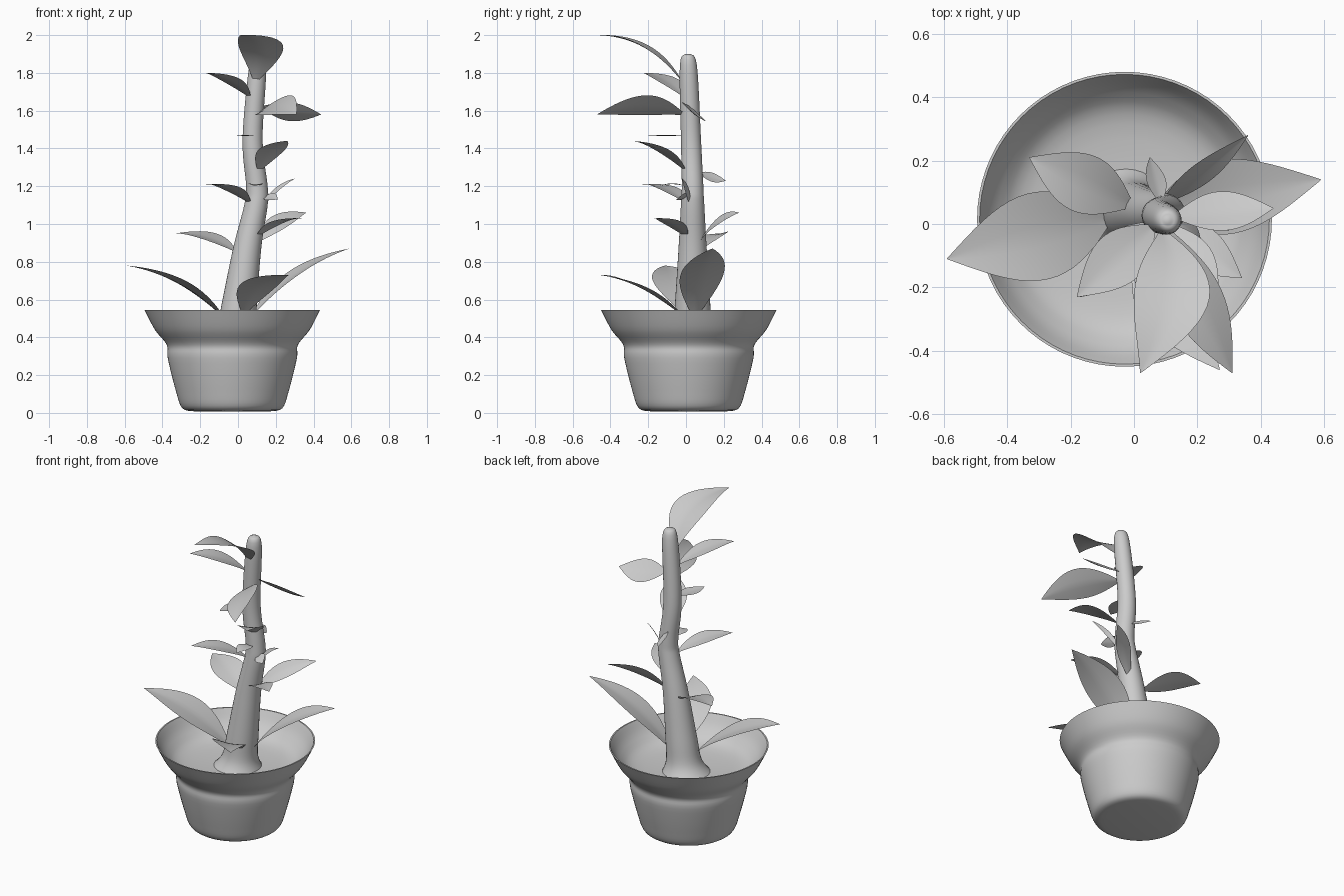
import bpy, bmesh, math
from mathutils import Vector, Matrix

if "Cube" in bpy.data.objects:
    bpy.data.objects.remove(bpy.data.objects["Cube"])


def finish(name, bm, angle=40):
    bmesh.ops.recalc_face_normals(bm, faces=bm.faces)
    me = bpy.data.meshes.new(name)
    bm.to_mesh(me)
    bm.free()
    ob = bpy.data.objects.new(name, me)
    bpy.context.collection.objects.link(ob)
    bpy.ops.object.select_all(action='DESELECT')
    ob.select_set(True)
    bpy.context.view_layer.objects.active = ob
    bpy.ops.object.shade_smooth_by_angle(angle=math.radians(angle))
    return ob


def spline(points, steps):
    """Smooth curve through the given points (Catmull-Rom)."""
    p = [Vector(q) for q in points]
    p = [p[0]] + p + [p[-1]]
    out = []
    for a, b, c, d in zip(p, p[1:], p[2:], p[3:]):
        for s in range(steps):
            t = s / steps
            out.append((b * 2 + (c - a) * t + (a * 2 - b * 5 + c * 4 - d) * t ** 2
                        + (b * 3 - a - c * 3 + d) * t ** 3) / 2)
    return out + [p[-1]]


def loft(name, rings, sides):
    """Skin horizontal rings (x, y, z, radius), closed at both ends."""
    bm = bmesh.new()
    loops = []
    for x, y, z, r in rings:
        loops.append([bm.verts.new((x + r * math.cos(a), y + r * math.sin(a), z))
                      for a in (2 * math.pi * i / sides for i in range(sides))])
    for a, b in zip(loops, loops[1:]):
        for i in range(sides):
            j = (i + 1) % sides
            bm.faces.new((a[i], a[j], b[j], b[i]))
    bm.faces.new(loops[0][::-1])
    bm.faces.new(loops[-1])
    return finish(name, bm)


def leaf(name, base, tip, width, roll, bend=0, lift=0.08, fold=0.1):
    """Pointed blade, arched when it rises and sagging when it falls."""
    d = tip - base
    arch = d.length * (lift if d.z > -0.02 else -0.04)
    d.normalize()
    side = d.cross(Vector((0, 0, 1))).normalized()
    up = side.cross(d)
    sway = up * arch - side * bend
    rot = Matrix.Rotation(math.radians(roll), 3, d)
    side, nrm = rot @ side, rot @ up
    bm = bmesh.new()
    rows = []
    n, m = 18, 4
    for i in range(n + 1):
        t = i / n
        half = width / 2 * max(math.sin(math.pi * t), 0) + 0.006 * (1 - t) + 0.001
        mid = base.lerp(tip, t) + sway * 4 * t * (1 - t)
        rows.append([bm.verts.new(mid + side * half * k / m
                                  + nrm * fold * half * abs(k / m) ** 1.3)
                     for k in range(-m, m + 1)])
    for a, b in zip(rows, rows[1:]):
        for k in range(2 * m):
            bm.faces.new((a[k], a[k + 1], b[k + 1], b[k]))
    return finish(name, bm, 60)


# pot: outer wall with flared rim, then inner slope and soil
outer = spline([(0.2, 0.008), (0.265, 0.025), (0.3, 0.12), (0.342, 0.29), (0.347, 0.36),
                (0.41, 0.44), (0.465, 0.546)], 5)
inner = spline([(0.457, 0.546), (0.4, 0.46), (0.3, 0.4), (0.03, 0.38)], 5)
loft("pot", [(-0.03, 0.015, z, r) for r, z in outer + inner], 72)

# trunk: leaning, tapering stem (x, z, radius) with flared foot and rounded tip
stem = spline([(-0.03, 0.37, 0.15), (-0.01, 0.45, 0.105), (0.01, 0.6, 0.092),
               (0.05, 0.88, 0.074), (0.095, 1.1, 0.062), (0.1, 1.2, 0.057),
               (0.077, 1.45, 0.053), (0.105, 1.84, 0.045), (0.106, 1.9, 0.01)], 6)


def stem_y(z):
    return 0.035 if z < 1.2 else 0.035 - 0.035 * (z - 1.2)


loft("trunk", [(x, stem_y(z), z, r) for x, z, r in stem], 32)

# leaves from bottom to top: height on stem, tip x y z, width, roll, (bend, lift)
leaves = [
    (0.5, -0.59, -0.11, 0.78, 0.27, 0),
    (0.5, 0.59, 0.14, 0.87, 0.23, 5),
    (0.52, 0.27, -0.46, 0.73, 0.19, -8, -0.04),
    (0.85, -0.33, 0.21, 0.95, 0.18, -8),
    (0.9, 0.36, 0.28, 1.06, 0.09, 45),
    (0.93, 0.34, -0.17, 1.03, 0.13, 0),
    (1.11, -0.17, -0.23, 1.21, 0.15, 0),
    (1.1, 0.3, -0.02, 1.24, 0.02, 60),
    (1.14, 0.21, -0.05, 1.13, 0.06, 35),
    (1.2, 0.09, -0.14, 1.2, 0.08, 0),
    (1.27, 0.05, 0.21, 1.23, 0.07, 40),
    (1.28, 0.26, -0.28, 1.44, 0.15, 0),
    (1.47, 0.01, -0.2, 1.47, 0.09, 0, 0, -0.02),
    (1.58, 0.31, -0.47, 1.58, 0.19, 32),
    (1.62, 0.44, 0.05, 1.58, 0.15, -38),
    (1.67, -0.18, -0.23, 1.8, 0.16, 0),
    (1.75, 0.02, -0.47, 2.0, 0.23, 0, 0.06, 0.13),
]
for i, (h, x, y, z, width, roll, *shape) in enumerate(leaves, 1):
    tip = Vector((x, y, z))
    sx, sz, sr = min(stem, key=lambda q: abs(q.y - h))
    out = Vector((x - sx, y - stem_y(h), 0)).normalized()
    base = Vector((sx, stem_y(h), h)) + out * sr * 0.7
    leaf(f"leaf_{i:02d}", base, tip, width, roll, *shape)
